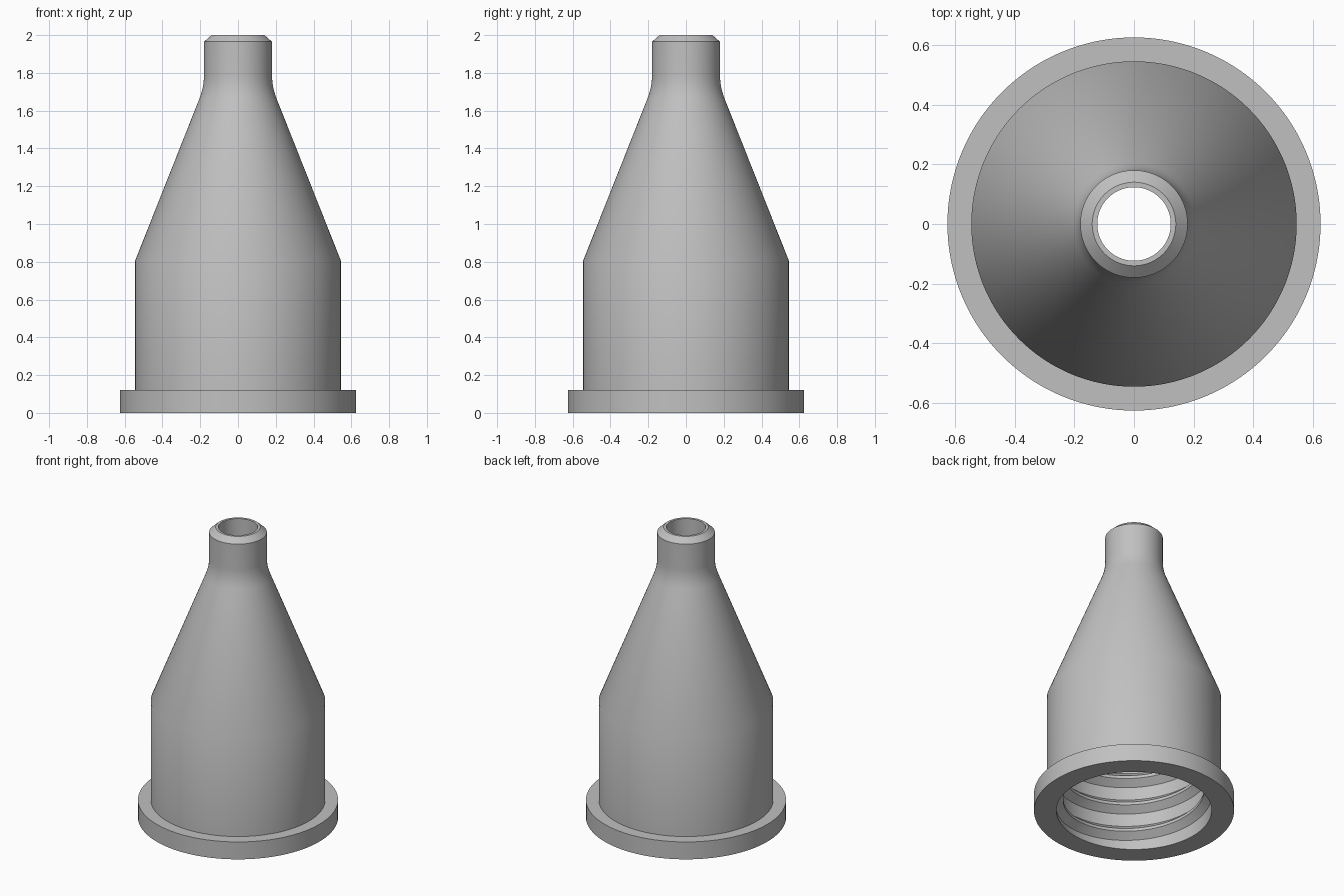
import bpy, bmesh, math

cube = bpy.data.objects.get("Cube")
if cube:
    bpy.data.objects.remove(cube, do_unlink=True)

grey = bpy.data.materials.new("plain grey")
grey.use_nodes = True
colour = (0.53, 0.53, 0.53, 1)
grey.diffuse_color = colour
grey.node_tree.nodes["Principled BSDF"].inputs["Base Color"].default_value = colour


def skin(name, rings, closed):
    """Join successive closed cross-sections into one smooth-shaded object."""
    bm = bmesh.new()
    loops = [[bm.verts.new(p) for p in ring] for ring in rings]
    pairs = list(zip(loops, loops[1:]))
    if closed:
        pairs.append((loops[-1], loops[0]))
    for a, b in pairs:
        for i in range(len(a)):
            j = (i + 1) % len(a)
            bm.faces.new((a[i], b[i], b[j], a[j]))
    if not closed:
        bm.faces.new(loops[0])
        bm.faces.new(loops[-1])
    bmesh.ops.recalc_face_normals(bm, faces=bm.faces)
    mesh = bpy.data.meshes.new(name)
    bm.to_mesh(mesh)
    bm.free()
    mesh.materials.append(grey)
    obj = bpy.data.objects.new(name, mesh)
    bpy.context.collection.objects.link(obj)
    bpy.ops.object.select_all(action="DESELECT")
    bpy.context.view_layer.objects.active = obj
    obj.select_set(True)
    bpy.ops.object.shade_smooth_by_angle(angle=math.radians(30))
    return obj


def place(section, angle, lift=0):
    return [(r * math.cos(angle), r * math.sin(angle), z + lift) for r, z in section]


def bend(a, corner, b, steps=6):
    """Rounded corner as a quadratic curve."""
    return [tuple((1 - t) ** 2 * p + 2 * t * (1 - t) * q + t * t * s
                  for p, q, s in zip(a, corner, b))
            for t in (i / steps for i in range(steps + 1))]


# Hollow flanged body with tapering shoulder and chamfered spout
outer = [(0.625, 0), (0.625, 0.12), (0.545, 0.12), (0.545, 0.805)]
outer += bend((0.205, 1.662), (0.18, 1.725), (0.18, 1.79))
outer += [(0.18, 1.965), (0.14, 2)]
inner = [(0.123, 2)] + bend((0.123, 1.77), (0.123, 1.71), (0.148, 1.647))
inner += [(0.485, 0.795), (0.485, 0)]
sides = 128
skin("nozzle_body", [place(outer + inner, math.tau * i / sides) for i in range(sides)], True)

# Helical thread inside the socket, fading out at both ends
pitch, start, end, per_turn = 0.19, -0.4, 3.2, 96
steps = round((end - start) * per_turn)
rings = []
for i in range(steps + 1):
    turn = start + (end - start) * i / steps
    fade = max(0.05, min(1, (turn - start) * 8, (end - turn) * 8))
    crest = 0.485 - 0.045 * fade
    half = 0.055 * fade
    section = [(0.49, -half), (crest, -0.01 * fade), (crest, 0.01 * fade), (0.49, half)]
    rings.append(place(section, math.radians(-135) - math.tau * turn, 0.12 + pitch * turn))
skin("inner_thread", rings, False)
